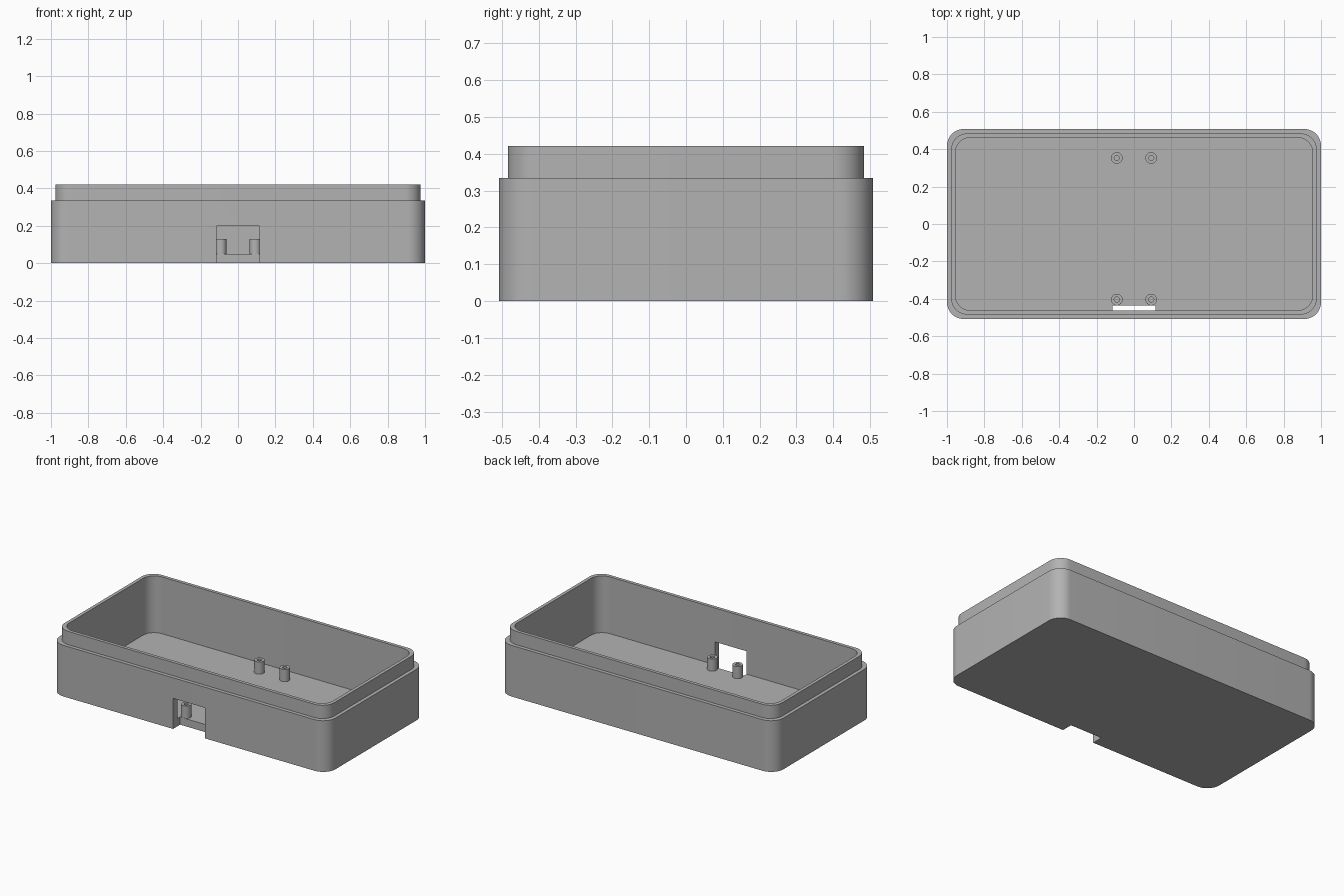
import bpy, bmesh
from math import cos, sin, pi, radians

cube = bpy.data.objects.get("Cube")
if cube:
    bpy.data.objects.remove(cube, do_unlink=True)

grey = bpy.data.materials.new("plain_grey")
grey.use_nodes = True
colour = (0.45, 0.45, 0.45, 1)
grey.diffuse_color = colour
grey.node_tree.nodes["Principled BSDF"].inputs["Base Color"].default_value = colour


def rounded_rect(hx, hy, r, steps=12):
    """Rounded rectangle outline, counter-clockwise."""
    pts = []
    for q, (sx, sy) in enumerate([(1, 1), (-1, 1), (-1, -1), (1, -1)]):
        for i in range(steps + 1):
            a = (q + i / steps) * pi / 2
            pts.append((sx * (hx - r) + r * cos(a), sy * (hy - r) + r * sin(a)))
    return pts


def circle(r, n=32):
    return [(r * cos(2 * pi * i / n), r * sin(2 * pi * i / n)) for i in range(n)]


def stack(name, rings, location=(0, 0, 0)):
    """Skin a list of (outline, height) rings and cap both ends."""
    bm = bmesh.new()
    loops = [[bm.verts.new((x, y, z)) for x, y in pts] for pts, z in rings]
    for a, b in zip(loops, loops[1:]):
        for i in range(len(a)):
            j = (i + 1) % len(a)
            bm.faces.new((a[i], a[j], b[j], b[i]))
    bm.faces.new(loops[0][::-1])
    bm.faces.new(loops[-1])
    mesh = bpy.data.meshes.new(name)
    bm.to_mesh(mesh)
    bm.free()
    mesh.materials.append(grey)
    obj = bpy.data.objects.new(name, mesh)
    obj.location = location
    bpy.context.collection.objects.link(obj)
    return obj


def smooth(obj):
    bpy.ops.object.select_all(action='DESELECT')
    obj.select_set(True)
    bpy.context.view_layer.objects.active = obj
    bpy.ops.object.shade_smooth_by_angle(angle=radians(30))


# Open tray: outer wall, stepped lip and hollow inside
FLOOR, SHOULDER, RIM = 0.05, 0.335, 0.422
outer = rounded_rect(1.0, 0.508, 0.09)
lip = rounded_rect(0.977, 0.484, 0.085)
inner = rounded_rect(0.955, 0.462, 0.08)
tray = stack("tray", [(outer, 0), (outer, SHOULDER), (lip, SHOULDER),
                      (lip, RIM), (inner, RIM), (inner, FLOOR)])

# Connector notch through the front wall and floor edge
bpy.ops.mesh.primitive_cube_add(size=1, location=(0, -0.535, 0.05))
cutter = bpy.context.object
cutter.name = "notch_cutter"
cutter.scale = (0.23, 0.2, 0.3)
cutter.hide_render = True
cutter.data.materials.append(grey)
bpy.context.view_layer.update()
cut = tray.modifiers.new("notch", 'BOOLEAN')
cut.operation = 'DIFFERENCE'
cut.solver = 'EXACT'
cut.object = cutter
bpy.context.view_layer.objects.active = tray
bpy.ops.object.modifier_apply(modifier=cut.name)
bpy.data.objects.remove(cutter, do_unlink=True)
smooth(tray)

# Four hollow mounting posts
post, hole = circle(0.031), circle(0.014)
for side, x in (("right", -0.092), ("left", 0.092)):
    for end, y in (("front", -0.404), ("back", 0.353)):
        smooth(stack(f"{end}_{side}_post",
                     [(post, FLOOR), (post, 0.13), (hole, 0.13), (hole, FLOOR + 0.002)],
                     (x, y, 0)))
